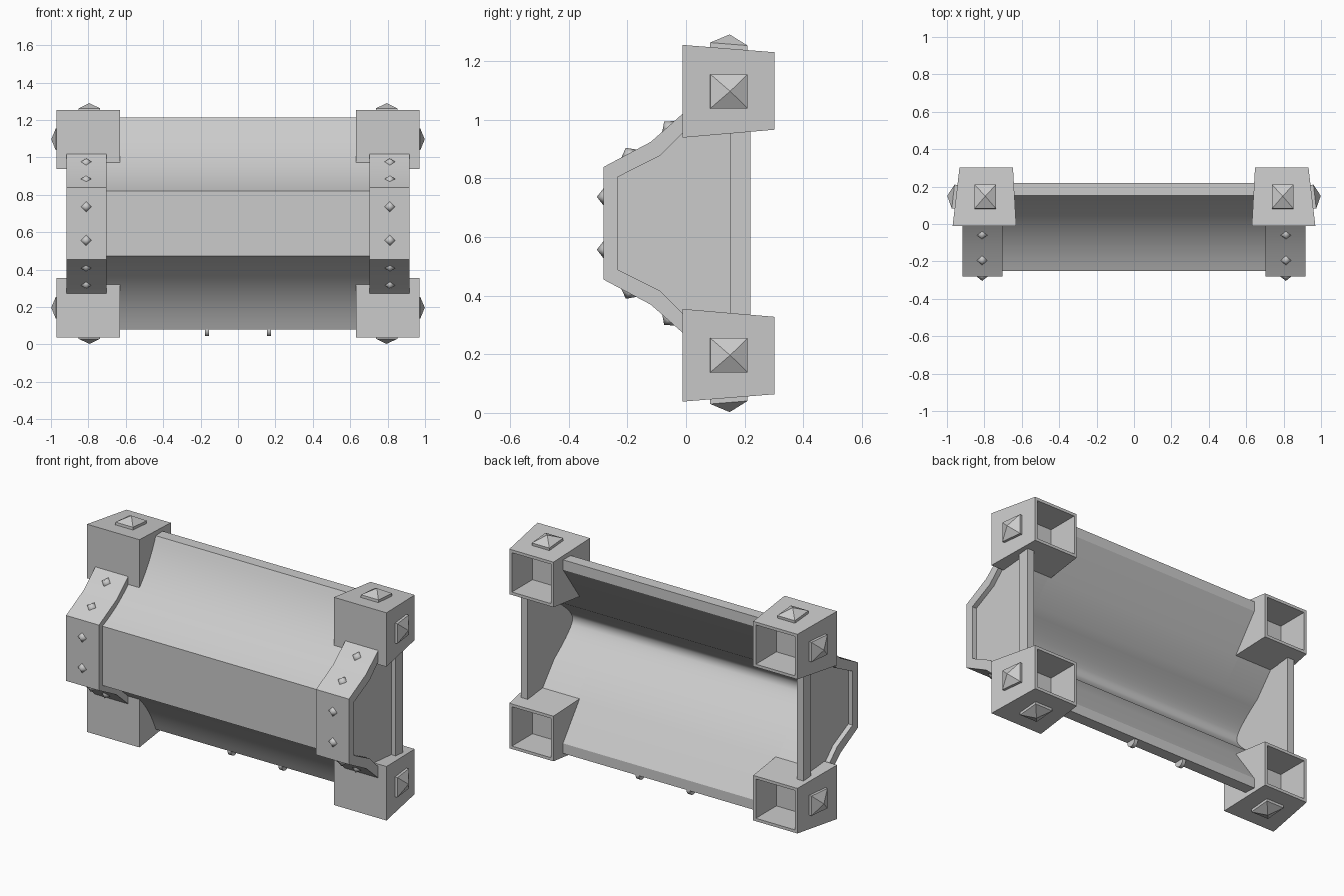
import bpy, bmesh
from mathutils import Vector

if "Cube" in bpy.data.objects:
    bpy.data.objects.remove(bpy.data.objects["Cube"])

ZC = 0.6465  # mirror height: the model is symmetric above and below it


def finish(name, bm):
    bmesh.ops.recalc_face_normals(bm, faces=bm.faces)
    me = bpy.data.meshes.new(name)
    bm.to_mesh(me)
    bm.free()
    ob = bpy.data.objects.new(name, me)
    bpy.context.collection.objects.link(ob)
    return ob


def smooth(ob, angle=0.5):
    bpy.ops.object.select_all(action="DESELECT")
    bpy.context.view_layer.objects.active = ob
    ob.select_set(True)
    bpy.ops.object.shade_smooth_by_angle(angle=angle)


def mirrored(half):
    # complete an upper-half (y, z) profile with its lower reflection
    return half + [(y, 2 * ZC - z) for y, z in reversed(half)]


def bezier(p0, c, p2, n=16, first=0):
    # sampled quadratic curve, listed from p2 back to p0
    return [tuple((1 - t) ** 2 * p0[k] + 2 * t * (1 - t) * c[k] + t * t * p2[k] for k in (0, 1))
            for t in (i / n for i in range(n, first - 1, -1))]


def prism(name, profile, x0, x1):
    # extrude a closed (y, z) profile along x
    bm = bmesh.new()
    a = [bm.verts.new((x0, y, z)) for y, z in profile]
    b = [bm.verts.new((x1, y, z)) for y, z in profile]
    n = len(profile)
    bm.faces.new(a)
    bm.faces.new(b)
    for i in range(n):
        j = (i + 1) % n
        bm.faces.new((a[i], a[j], b[j], b[i]))
    return finish(name, bm)


def stud(name, pos, normal, u, hu, hv, base, height):
    # pyramid on a thin square base plate
    p, n, u = Vector(pos), Vector(normal).normalized(), Vector(u).normalized()
    v = n.cross(u)
    bm = bmesh.new()
    rings = []
    for h in (-0.01, base):
        rings.append([bm.verts.new(p + u * hu * a + v * hv * b + n * h)
                      for a, b in ((-1, -1), (1, -1), (1, 1), (-1, 1))])
    tip = bm.verts.new(p + n * height)
    bm.faces.new(rings[0])
    for i in range(4):
        j = (i + 1) % 4
        bm.faces.new((rings[0][i], rings[0][j], rings[1][j], rings[1][i]))
        bm.faces.new((rings[1][i], rings[1][j], tip))
    return finish(name, bm)


def corner_block(name, sx, sz):
    # tapered block, hollow at the back
    bm = bmesh.new()
    rings = []
    for y, x0, x1, z0, z1 in ((-0.012, 0.63, 0.97, 0.292, 0.608),
                              (0.302, 0.647, 0.933, 0.319, 0.583)):
        rings.append([bm.verts.new((sx * x, y, ZC + sz * z))
                      for x, z in ((x0, z0), (x1, z0), (x1, z1), (x0, z1))])
    f, b = rings
    bm.faces.new(f)
    back = bm.faces.new(b)
    for i in range(4):
        j = (i + 1) % 4
        bm.faces.new((f[i], f[j], b[j], b[i]))
    bmesh.ops.recalc_face_normals(bm, faces=bm.faces)
    bmesh.ops.inset_region(bm, faces=[back], thickness=0.024)
    ext = bmesh.ops.extrude_face_region(bm, geom=[back])
    bmesh.ops.translate(bm, vec=(0, -0.19, 0),
                        verts=[e for e in ext["geom"] if isinstance(e, bmesh.types.BMVert)])
    if back.is_valid:
        bm.faces.remove(back)
    return finish(name, bm)


# Curved body: creased outer curve, smooth V-shaped hollow inside, rim at the back
outer_curve = bezier((-0.25, 0.82), (0.03, 0.935), (0.152, 1.213))
inner_curve = [(0.22, ZC + 0.508), (0.08, ZC + 0.303)]
inner_curve += bezier((-0.2, ZC), (-0.2, ZC + 0.05), (-0.03, ZC + 0.17), n=8, first=1)
body_profile = mirrored([(0.22, 1.213)] + outer_curve) + mirrored(inner_curve)[::-1]
smooth(prism("curved_body", body_profile, -0.655, 0.655))

# Body ends: stop short of the block hollows, closed by a thin end wall
LIM = 0.085
outer_cut = [p for p in outer_curve if p[0] < LIM]
inner_cut = [p for p in inner_curve if p[0] < LIM]
for s in (-1, 1):
    x0, x1 = sorted((s * 0.65, s * 0.886))
    smooth(prism("body_end", mirrored(outer_cut) + mirrored(inner_cut)[::-1], x0, x1))
    x0, x1 = sorted((s * 0.874, s * 0.888))
    prism("end_wall", mirrored([(0.16, ZC + 0.318), (0.0, ZC + 0.318)] + outer_curve[-9:]), x0, x1)
    # Upright rail of the rear rim
    x0, x1 = sorted((s * 0.872, s * 0.916))
    prism("side_rail", mirrored([(0.15, ZC + 0.318), (0.22, ZC + 0.318)]), x0, x1)

# Small hinge lugs under the bottom rail
for s in (-1, 1):
    bm = bmesh.new()
    bmesh.ops.create_cone(bm, cap_ends=True, segments=16, radius1=0.03, radius2=0.03, depth=0.022)
    for v in bm.verts:
        v.co = Vector((v.co.z + s * 0.165, v.co.y + 0.185, v.co.x + 0.074))
    smooth(finish("hinge_lug", bm))

# Angular end bands
outer = [(0.0, 1.03), (-0.12, 0.924), (-0.282, 0.838)]
inner = [(0.0, 0.965), (-0.09, 0.876), (-0.233, 0.804)]
band = mirrored(outer) + mirrored(inner)[::-1]
for s in (-1, 1):
    x0, x1 = sorted((s * 0.703, s * 0.916))
    smooth(prism("end_band", band, x0, x1), 0.4)
    # Rivets: two on the front face, two on each slope
    for k in (-1, 1):
        for y, dz, n in ((-0.282, 0.09, (0, -1, 0)),
                         (-0.195, 0.238, (0, -0.47, 0.88 * k)),
                         (-0.06, 0.330, (0, -0.66, 0.75 * k))):
            nv = Vector(n).normalized()
            diag = Vector((1, 0, 0)) + nv.cross(Vector((1, 0, 0)))
            smooth(stud("band_rivet", (s * 0.812, y, ZC + k * dz), n, diag,
                        0.02, 0.02, 0.0, 0.022), 1.6)

# Corner blocks with spikes on the outer side and the top or bottom
for sx in (-1, 1):
    for sz in (-1, 1):
        corner_block("corner_block", sx, sz)
        stud("side_spike", (sx * 0.952, 0.145, ZC + sz * 0.45), (sx, 0.117, 0),
             (0, 0, 1), 0.058, 0.064, 0.015, 0.047)
        stud("end_spike", (sx * 0.795, 0.145, ZC + sz * 0.596), (0, 0.08, sz),
             (1, 0, 0), 0.057, 0.064, 0.015, 0.048)
